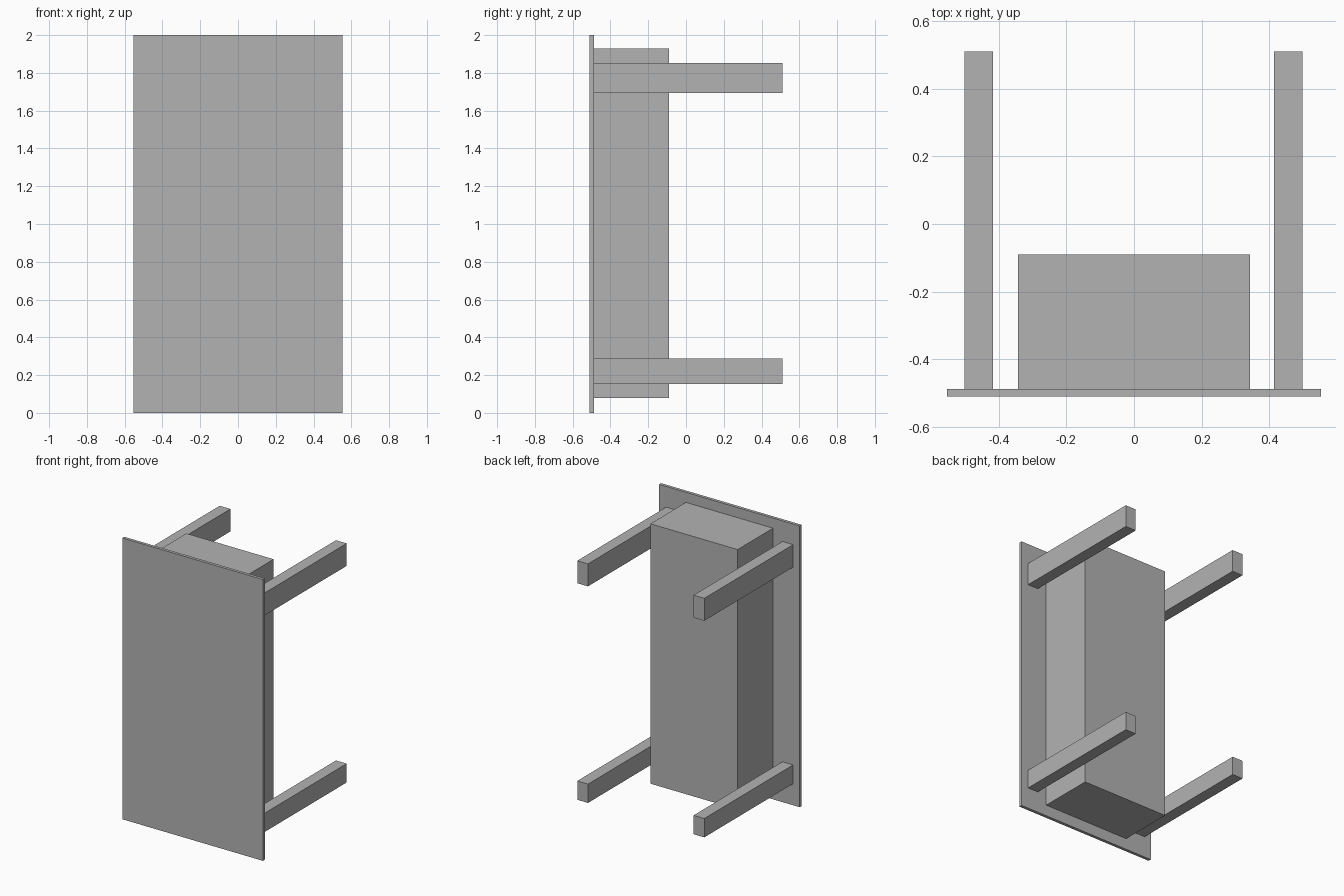
import bpy
from mathutils import Vector

cube = bpy.data.objects.get("Cube")
if cube:
    bpy.data.objects.remove(cube, do_unlink=True)

# Single plain grey
grey = bpy.data.materials.new("plain_grey")
grey.use_nodes = True
colour = (0.45, 0.45, 0.45, 1)
grey.diffuse_color = colour
grey.node_tree.nodes["Principled BSDF"].inputs["Base Color"].default_value = colour


def box(name, low, high):
    """Box spanning two opposite corners."""
    low, high = Vector(low), Vector(high)
    bpy.ops.mesh.primitive_cube_add(size=1, location=(low + high) / 2)
    obj = bpy.context.object
    obj.name = name
    obj.scale = high - low
    bpy.ops.object.transform_apply(location=False, rotation=False, scale=True)
    obj.data.materials.append(grey)
    return obj


FRONT, PANEL_BACK, LEG_END = -0.51, -0.488, 0.51

# Thin upright panel and the block behind it
box("panel", (-0.553, FRONT, 0), (0.553, PANEL_BACK, 2))
box("body_block", (-0.343, PANEL_BACK, 0.08), (0.343, -0.09, 1.928))

# Four legs reaching backwards, the upper pair slightly deeper
for level, bottom, top in (("lower", 0.153, 0.287), ("upper", 1.693, 1.853)):
    for side, x in (("right", -0.459), ("left", 0.456)):
        box(f"{level}_{side}_leg", (x - 0.042, PANEL_BACK, bottom), (x + 0.042, LEG_END, top))
